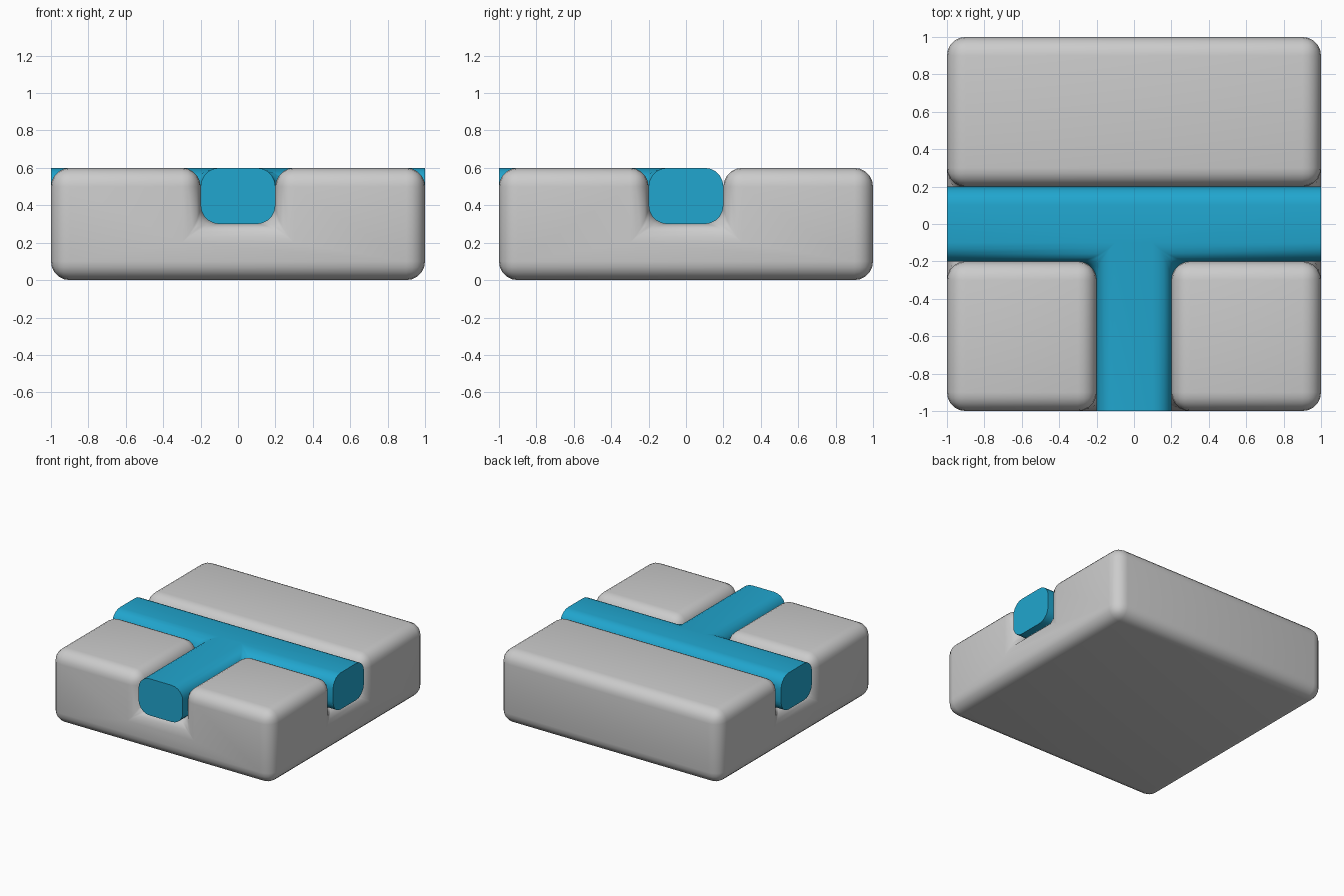
import bpy, bmesh

if "Cube" in bpy.data.objects:
    bpy.data.objects.remove(bpy.data.objects["Cube"])

CUTS = [-1, -0.2, 0.2, 1]
LEVELS = [0, 0.3, 0.6]
# T-shaped channel cells: the full crossbar plus the front branch
TEE = {(0, 1), (1, 1), (2, 1), (1, 0)}


def cell_solid(name, cells, bevel_test):
    """Outer skin of a set of grid cells, with chosen edges rounded."""
    bm = bmesh.new()
    for i, j, k in cells:
        lo = (CUTS[i], CUTS[j], LEVELS[k])
        hi = (CUTS[i + 1], CUTS[j + 1], LEVELS[k + 1])
        for axis in range(3):
            for side in (0, 1):
                nb = [i, j, k]
                nb[axis] += 1 if side else -1
                if tuple(nb) in cells:
                    continue
                u, v = [a for a in range(3) if a != axis]
                quad = []
                for su, sv in ((0, 0), (1, 0), (1, 1), (0, 1)):
                    p = [0, 0, 0]
                    p[axis] = (lo, hi)[side][axis]
                    p[u] = (lo, hi)[su][u]
                    p[v] = (lo, hi)[sv][v]
                    quad.append(bm.verts.new(p))
                bm.faces.new(quad)
    bmesh.ops.remove_doubles(bm, verts=bm.verts, dist=0.001)
    bmesh.ops.recalc_face_normals(bm, faces=bm.faces)
    bmesh.ops.dissolve_limit(bm, angle_limit=0.01, verts=bm.verts, edges=bm.edges)
    edges = [e for e in bm.edges if e.calc_face_angle(0) > 0.1 and bevel_test(e)]
    bmesh.ops.bevel(bm, geom=edges, offset=0.1, offset_type='OFFSET', segments=5,
                    profile=0.5, affect='EDGES', clamp_overlap=False)
    me = bpy.data.meshes.new(name)
    bm.to_mesh(me)
    bm.free()
    ob = bpy.data.objects.new(name, me)
    bpy.context.collection.objects.link(ob)
    bpy.context.view_layer.objects.active = ob
    ob.select_set(True)
    bpy.ops.object.shade_smooth_by_angle(angle=0.7)
    ob.select_set(False)
    return ob


def not_on_end(edge):
    """True unless the edge outlines one of the flat cut ends."""
    a, b = (v.co for v in edge.verts)
    return not any(abs(a[n]) > 0.99 and abs(a[n] - b[n]) < 0.01 for n in (0, 1))


# Grey rounded block with the channel left out of its upper layer
block = {(i, j, k) for i in range(3) for j in range(3) for k in range(2)
         if k == 0 or (i, j) not in TEE}
cell_solid("base_block", block, lambda e: True)

# Blue T-shaped strip lying in the channel
strip = cell_solid("channel_strip", {(i, j, 1) for i, j in TEE}, not_on_end)
blue = bpy.data.materials.new("blue")
blue.diffuse_color = (0.015, 0.38, 0.62, 1)
blue.use_nodes = True
blue.node_tree.nodes["Principled BSDF"].inputs["Base Color"].default_value = blue.diffuse_color
strip.data.materials.append(blue)
